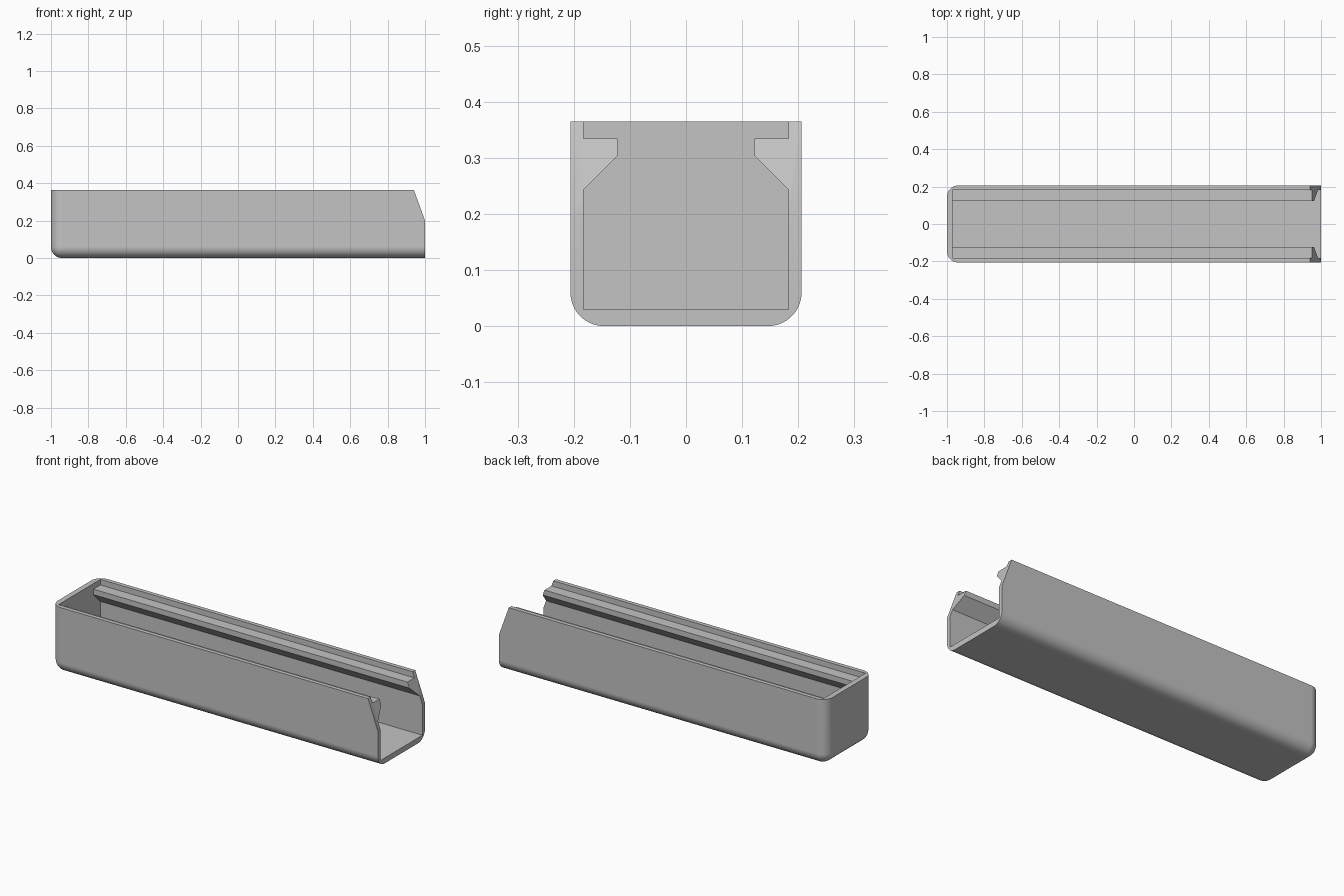
import bpy
import bmesh
import math

cube = bpy.data.objects.get("Cube")
if cube:
    bpy.data.objects.remove(cube, do_unlink=True)

LENGTH, HALF_W, HEIGHT = 2.0, 0.206, 0.365
IN_W, FLOOR, END = 0.183, 0.03, -0.97
RADIUS = 0.06

grey = bpy.data.materials.new("plain grey")
grey.use_nodes = True
colour = (0.55, 0.55, 0.55, 1)
grey.diffuse_color = colour
grey.node_tree.nodes["Principled BSDF"].inputs["Base Color"].default_value = colour


def make_object(name, bm):
    bmesh.ops.recalc_face_normals(bm, faces=bm.faces[:])
    mesh = bpy.data.meshes.new(name)
    bm.to_mesh(mesh)
    bm.free()
    obj = bpy.data.objects.new(name, mesh)
    bpy.context.collection.objects.link(obj)
    mesh.materials.append(grey)
    return obj


def rounded_box(name, x0, x1, half_w, z0, z1, round_bottom):
    """Box whose upright edges at x0, and optionally bottom edges, are rounded."""
    bm = bmesh.new()
    bmesh.ops.create_cube(bm, size=1)
    for v in bm.verts:
        v.co.x = x0 if v.co.x < 0 else x1
        v.co.y *= 2 * half_w
        v.co.z = z0 if v.co.z < 0 else z1

    def is_round(edge):
        a, b = (v.co for v in edge.verts)
        at_end = a.x == x0 and b.x == x0
        upright = abs(a.z - b.z) > 0.01
        low = a.z == z0 and b.z == z0
        at_mouth = a.x == x1 and b.x == x1
        return (upright and at_end) or (round_bottom and low and not at_mouth)

    edges = [e for e in bm.edges if is_round(e)]
    bmesh.ops.bevel(bm, geom=edges, offset=RADIUS, offset_type='OFFSET',
                    segments=10, profile=0.5, affect='EDGES')
    return make_object(name, bm)


def prism(name, outline, direction):
    """Extrude a closed outline of 3D points along a direction."""
    bm = bmesh.new()
    face = bm.faces.new([bm.verts.new(p) for p in outline])
    ext = bmesh.ops.extrude_face_region(bm, geom=[face])
    verts = [g for g in ext["geom"] if isinstance(g, bmesh.types.BMVert)]
    bmesh.ops.translate(bm, verts=verts, vec=direction)
    return make_object(name, bm)


def cut(target, cutter):
    """Subtract the cutter from the target and discard it."""
    mod = target.modifiers.new("cut", 'BOOLEAN')
    mod.operation = 'DIFFERENCE'
    mod.solver = 'EXACT'
    mod.object = cutter
    bpy.context.view_layer.objects.active = target
    bpy.ops.object.modifier_apply(modifier=mod.name)
    bpy.data.objects.remove(cutter, do_unlink=True)


# Outer body and the hollow inside it
body = rounded_box("open_channel_box", -LENGTH / 2, LENGTH / 2, HALF_W, 0, HEIGHT, True)
hollow = rounded_box("hollow", END, 1.2, IN_W, FLOOR, 0.6, False)

# Leave the two ledge rails standing along the side walls
rail = [(0.3, 0.334), (0.122, 0.334), (0.122, 0.304), (IN_W, 0.243), (0.3, 0.126)]
for side in (-1, 1):
    outline = [(-1.2, side * y, z) for y, z in rail]
    cut(hollow, prism("rail", outline, (2.6, 0, 0)))
cut(body, hollow)

# Slanted corner at the open mouth
slope = (1 - 0.94) / (HEIGHT - 0.2)
top, low = 0.5, 0.1
wedge = [(0.94 - slope * (top - HEIGHT), -0.4, top),
         (1 + slope * (0.2 - low), -0.4, low),
         (1.3, -0.4, low), (1.3, -0.4, top)]
cut(body, prism("wedge", wedge, (0, 0.8, 0)))

# Smooth rounds with crisp edges
bpy.ops.object.select_all(action='DESELECT')
body.select_set(True)
bpy.context.view_layer.objects.active = body
bpy.ops.object.shade_smooth_by_angle(angle=math.radians(30))
normals = body.modifiers.new("even shading", 'WEIGHTED_NORMAL')
normals.keep_sharp = True
